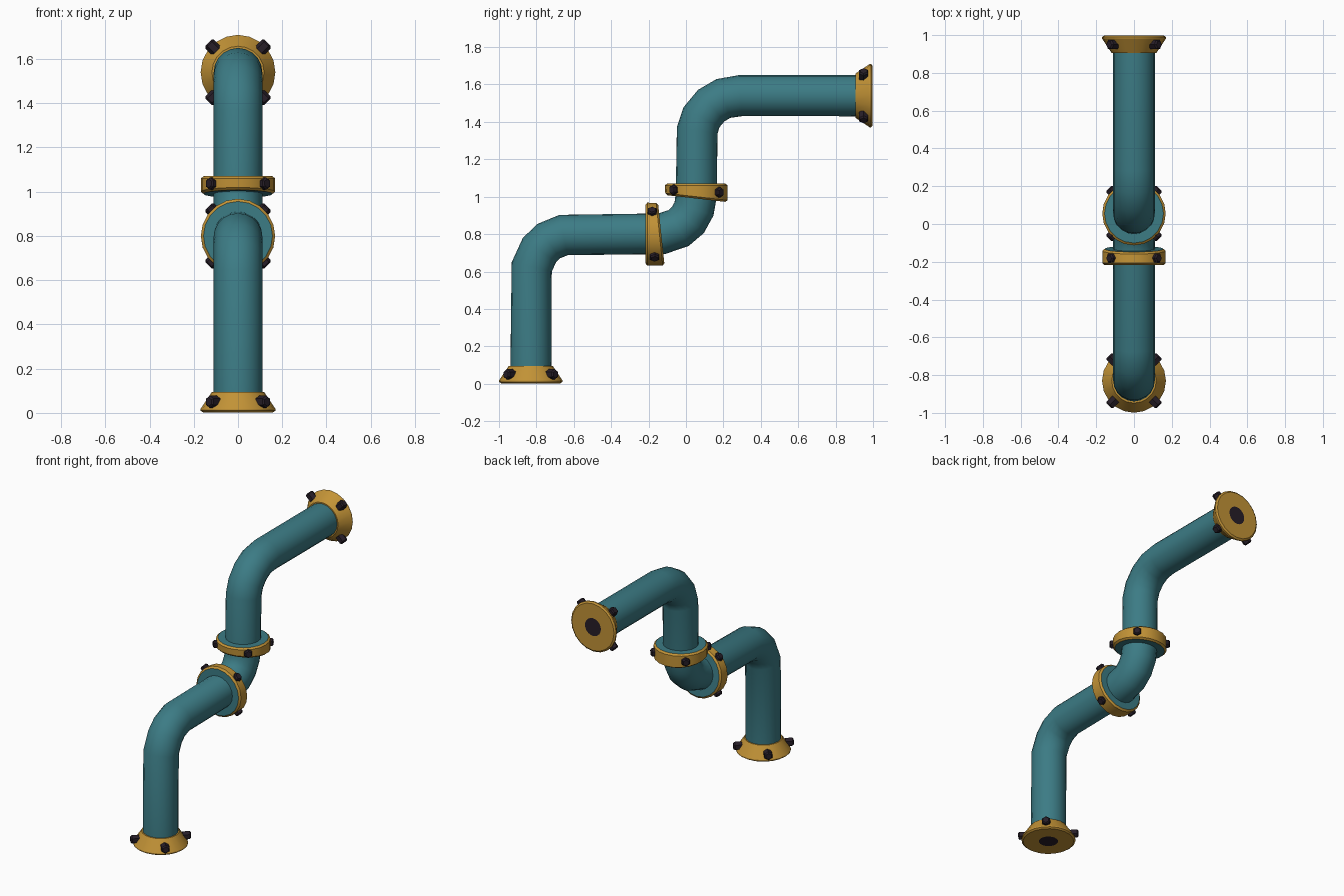
import bpy
import bmesh
from math import sin, cos, atan2, radians, pi
from mathutils import Vector, Matrix

cube = bpy.data.objects.get("Cube")
if cube:
    bpy.data.objects.remove(cube)

SIDES = 20


def material(name, rgb):
    mat = bpy.data.materials.new(name)
    mat.use_nodes = True
    color = (*rgb, 1)
    mat.diffuse_color = color
    mat.node_tree.nodes["Principled BSDF"].inputs["Base Color"].default_value = color
    return mat


TEAL = material("teal paint", (0.045, 0.2, 0.235))
GOLD = material("brass", (0.54, 0.29, 0.037))
DARK = material("dark iron", (0.02, 0.013, 0.021))


def ring_point(ring, angle):
    """Point on a ring (y, z, tilt, radius); tilt 0 faces +y, 90 degrees faces +z."""
    y, z, tilt, r = ring
    up = r * sin(angle)
    return Vector((r * cos(angle), y - sin(tilt) * up, z + cos(tilt) * up))


def finish(name, bm, mats):
    bmesh.ops.recalc_face_normals(bm, faces=bm.faces)
    mesh = bpy.data.meshes.new(name)
    bm.to_mesh(mesh)
    bm.free()
    for mat in mats:
        mesh.materials.append(mat)
    obj = bpy.data.objects.new(name, mesh)
    bpy.context.collection.objects.link(obj)
    bpy.ops.object.select_all(action="DESELECT")
    obj.select_set(True)
    bpy.context.view_layer.objects.active = obj
    bpy.ops.object.shade_smooth_by_angle(angle=radians(32))
    return obj


def loft(name, rings, mats, caps=(0, 0)):
    """Skin a row of rings; caps holds the material index of the two end discs."""
    bm = bmesh.new()
    loops = [[bm.verts.new(ring_point(r, 2 * pi * i / SIDES)) for i in range(SIDES)]
             for r in rings]
    for a, b in zip(loops, loops[1:]):
        for i in range(SIDES):
            j = (i + 1) % SIDES
            bm.faces.new((a[i], a[j], b[j], b[i]))
    for loop, index in ((loops[0], caps[0]), (loops[-1], caps[1])):
        bm.faces.new(loop).material_index = index
    return finish(name, bm, mats)


def bolts(name, ring_a, ring_b):
    """Four radial hex bolts midway between two rings."""
    bm = bmesh.new()
    for k in range(4):
        angle = pi / 4 + k * pi / 2
        a, b = ring_point(ring_a, angle), ring_point(ring_b, angle)
        centre = Vector((0, (ring_a[0] + ring_b[0]) / 2, (ring_a[1] + ring_b[1]) / 2))
        spot = (a + b) / 2
        turn = (spot - centre).to_track_quat("Z", "Y").to_matrix().to_4x4()
        for offset, depth, tip in ((-0.01, 0.044, 0.028), (0.016, 0.008, 0.02)):
            bmesh.ops.create_cone(
                bm, cap_ends=True, segments=6, radius1=0.028, radius2=tip, depth=depth,
                matrix=Matrix.Translation(spot) @ turn @ Matrix.Translation((0, 0, offset)))
    finish(name, bm, [DARK])


# Pipe: centre line in the y-z plane, each ring mitred between its neighbours
path = [Vector(p) for p in (
    (-0.83, 0.02), (-0.825, 0.625), (-0.783, 0.715), (-0.735, 0.762), (-0.655, 0.795),
    (-0.13, 0.802), (-0.04, 0.832), (0.01, 0.875), (0.043, 0.935), (0.055, 1.01),
    (0.06, 1.355), (0.083, 1.425), (0.135, 1.487), (0.2, 1.525), (0.29, 1.54),
    (0.98, 1.54))]
pipe_rings = []
for i, p in enumerate(path):
    before = (p - path[i - 1]).normalized() if i else Vector((0, 1))
    after = (path[i + 1] - p).normalized() if i + 1 < len(path) else Vector((1, 0))
    t = before + after
    pipe_rings.append((p.x, p.y, atan2(t.y, t.x), 0.11))
loft("pipe", pipe_rings, [TEAL])


# End flanges: flared skirt with a dark bore in the outer face
def flange(name, y, z, tilt):
    def at(distance, radius):
        return (y + cos(tilt) * distance, z + sin(tilt) * distance, tilt, radius)
    profile = ((0.002, 0.06), (0.002, 0.158), (0.01, 0.169), (0.018, 0.169), (0.095, 0.118))
    loft(name, [at(*p) for p in profile], [GOLD, DARK], caps=(1, 0))
    bolts(name + "_bolts", at(0.05, 0.168), at(0.05, 0.168))


flange("bottom_flange", -0.83, 0, pi / 2)
flange("top_flange", 1, 1.54, pi)


# Wedge collars at both ends of the middle elbow: brass band, teal faces
def collar(name, start, end):
    rings = []
    for (y, z, degrees), inward in ((start, 1), (end, -1)):
        tilt = radians(degrees)
        pair = [(y, z, tilt, 0.156),
                (y + cos(tilt) * inward * 0.01, z + sin(tilt) * inward * 0.01, tilt, 0.168)]
        rings += pair[::inward]
    loft(name, rings, [GOLD, TEAL], caps=(1, 1))
    bolts(name + "_bolts", rings[1], rings[2])


collar("lower_collar", (-0.217, 0.80, 0), (-0.132, 0.80, 6))
collar("upper_collar", (0.055, 0.99, 83.5), (0.055, 1.07, 90))
